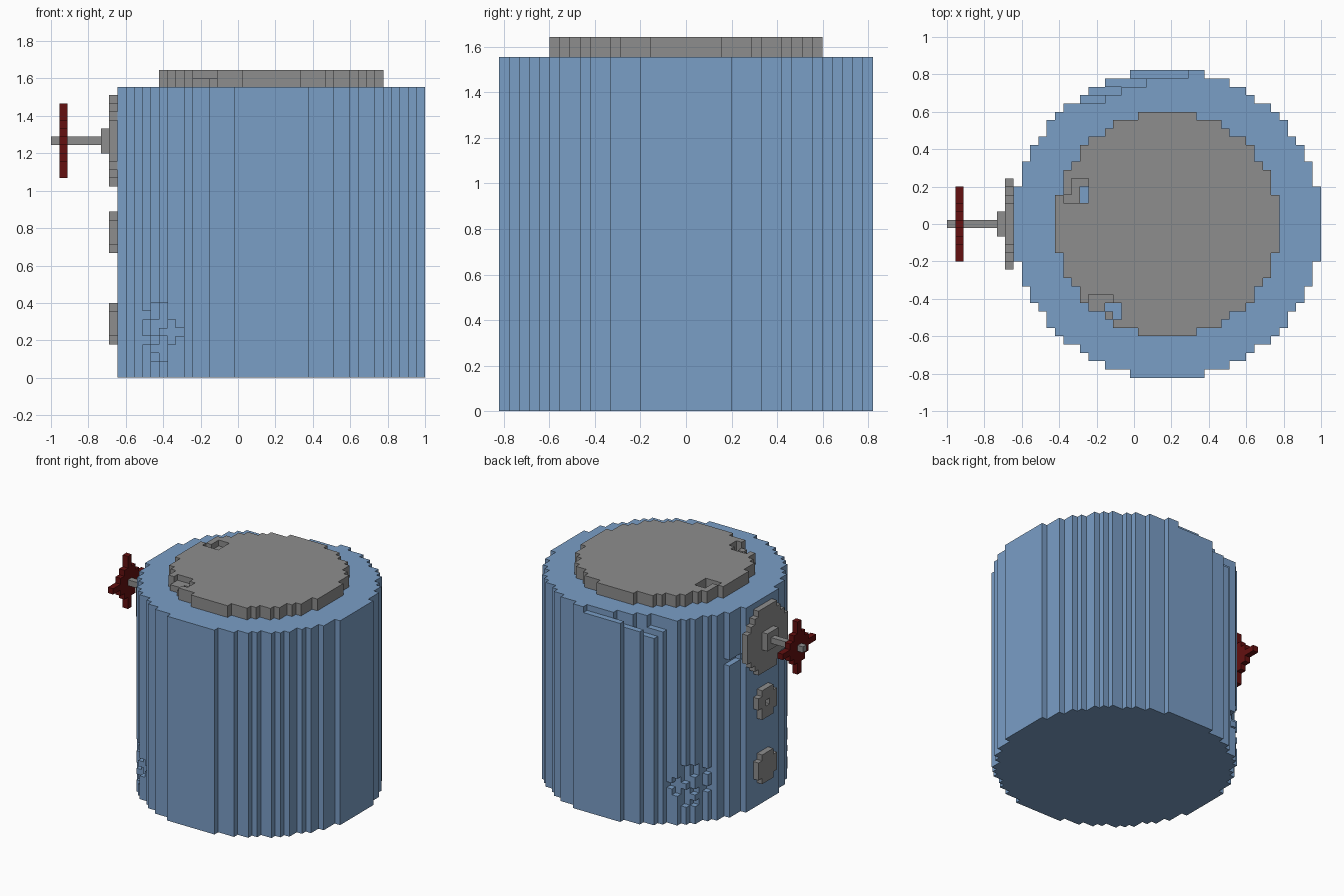
import bpy, bmesh, math
from mathutils import Vector

V = 2 / 45            # edge of one block
CX = 8 / 45           # x of the tank axis

cube = bpy.data.objects.get("Cube")
if cube:
    bpy.data.objects.remove(cube, do_unlink=True)


def material(name, rgb):
    m = bpy.data.materials.new(name)
    m.use_nodes = True
    m.diffuse_color = (*rgb, 1)
    m.node_tree.nodes["Principled BSDF"].inputs["Base Color"].default_value = (*rgb, 1)
    return m


blue = material("tank blue", (0.195, 0.342, 0.565))
grey = material("metal grey", (0.268, 0.268, 0.268))
red = material("valve red", (0.125, 0.005, 0.005))

AXES = [Vector((1, 0, 0)), Vector((0, 1, 0)), Vector((0, 0, 1))]


def blocks(name, cells, mat):
    """Build a flat-faced mesh from the exposed sides of a set of grid cells."""
    bm = bmesh.new()
    verts = {}

    def vert(p):
        key = tuple(round(2 * c) for c in p)
        if key not in verts:
            verts[key] = bm.verts.new((CX + p.x * V, p.y * V, (p.z + 0.5) * V))
        return verts[key]

    for cell in cells:
        c = Vector(cell)
        for a in range(3):
            u, w = AXES[(a + 1) % 3] / 2, AXES[(a + 2) % 3] / 2
            for s in (1, -1):
                n = AXES[a] * s
                if tuple(int(round(q)) for q in c + n) in cells:
                    continue
                m = c + n / 2
                quad = [m - u - w, m + u - w, m + u + w, m - u + w]
                bm.faces.new([vert(p) for p in quad[::s]])
    me = bpy.data.meshes.new(name)
    bm.to_mesh(me)
    bm.free()
    me.materials.append(mat)
    ob = bpy.data.objects.new(name, me)
    bpy.context.collection.objects.link(ob)
    return ob


def disc(r):
    """Grid cells of a stepped circle."""
    n = int(r)
    return {(i, j) for i in range(-n, n + 1) for j in range(-n, n + 1)
            if i * i + j * j < r * r}


def side_disc(r, x, z):
    """Stepped circle standing on the tank's side."""
    return {(x, j, z + k) for j, k in disc(r)}


R = 18.5
# Tank body
body = {(i, j, k) for i, j in disc(R) for k in range(35)}

# Chipped rim at the back: row, first and last column, lowest level
for j, a, b, low in [(18, -4, 2, 34), (17, -7, -3, 33), (16, -9, -6, 32), (15, -11, -8, 33)]:
    body -= {(i, j, k) for i in range(a, b + 1) for k in range(low, 35)}

# Worn patches near the base: level, first and last column
worn = [(8, -14, -13), (7, -15, -13), (6, -13, -12), (5, -12, -11),
        (4, -15, -12), (3, -13, -13), (2, -14, -13)]
for side, lift in ((-1, 0), (1, 1)):
    for k, a, b in worn:
        for i in range(a, b + 1):
            j = int(math.sqrt(R * R - i * i))
            body.discard((i, side * j, k + lift))

# Small slot beside the valve flange
body -= {(-18, 4, 26), (-17, 5, 26), (-17, 6, 26), (-17, 7, 26)}
blocks("tank_body", body, blue)

# Lid with two broken spots, some cut right through
lid = {(i, j, k) for i, j in disc(13.5) for k in (35, 36)}
dents = [(5, -11, -10), (4, -11, -10), (3, -12, -10),
         (-9, -9, -7), (-10, -9, -6), (-11, -7, -6)]
for j, a, b in dents:
    lid -= {(i, j, 36) for i in range(a, b + 1)}
lid -= {(i, j, 35) for i, j in [(-10, 3), (-10, 4), (-7, -10), (-6, -10), (-6, -11)]}
blocks("lid", lid, grey)

# Valve: flange, hub, stem and handwheel
blocks("valve_flange", side_disc(5.5, -19, 28), grey)
blocks("valve_hub", {(-20, j, k) for j in (-1, 0, 1) for k in (27, 28, 29)}, grey)
blocks("valve_stem", {(i, 0, 28) for i in range(-26, -20)}, grey)
wheel = {(-25, j, 28 + k) for j in range(-4, 5) for k in range(-4, 5)
         if (j, k) != (0, 0) and (j * k == 0 or abs(j) + abs(k) <= 3)}
blocks("valve_handwheel", wheel, red)

# Two small ports below the valve
blocks("upper_port", side_disc(2.5, -19, 17) - {(-19, 0, 17), (-19, 2, 16)}, grey)
blocks("lower_port", side_disc(2.5, -19, 6), grey)
